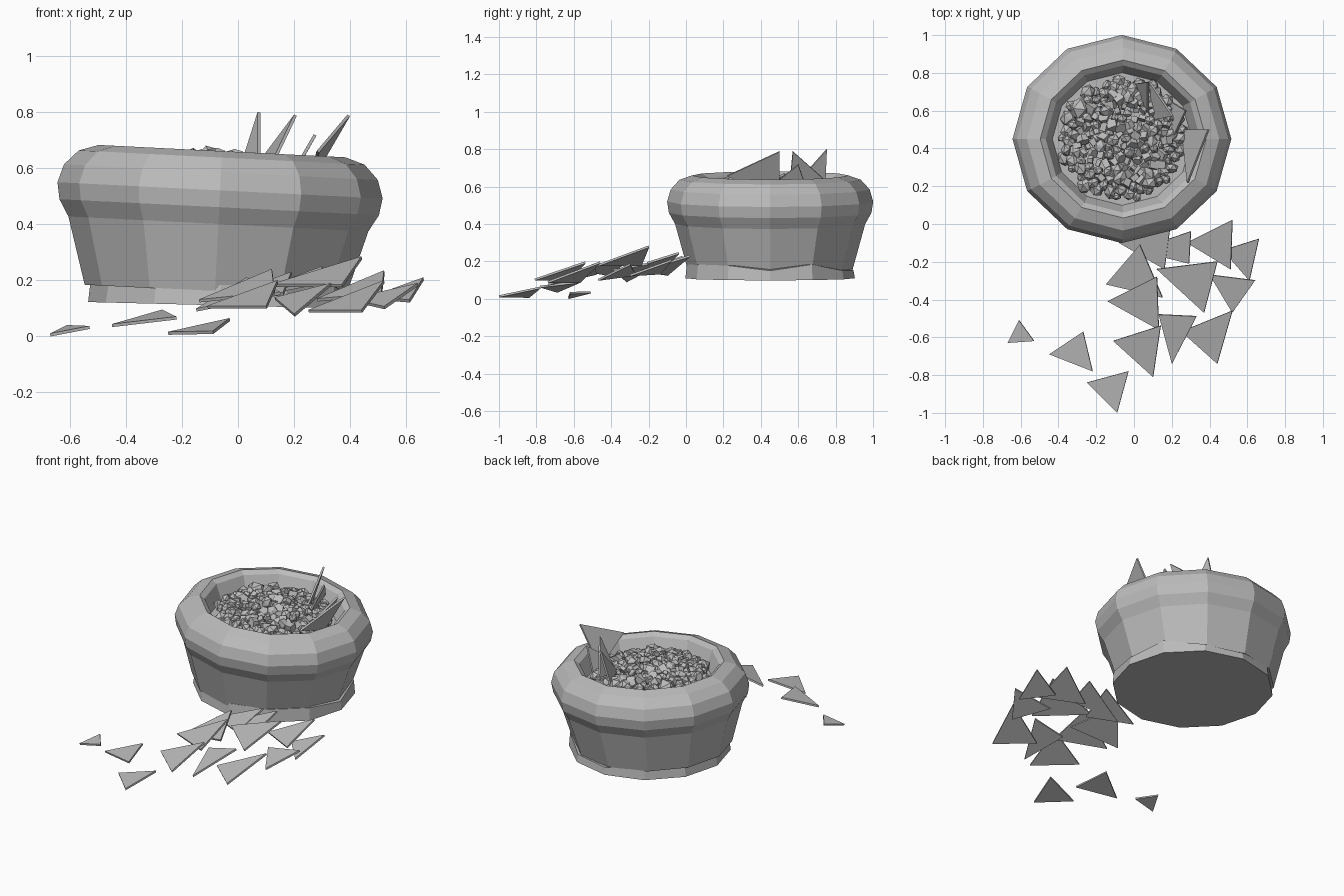
import bpy
import bmesh
import math
import random
from mathutils import Vector, Matrix, Euler

random.seed(4)
cube = bpy.data.objects.get("Cube")
if cube:
    bpy.data.objects.remove(cube, do_unlink=True)

stone = bpy.data.materials.new("stone_grey")
stone.use_nodes = True
stone.diffuse_color = (0.5, 0.5, 0.5, 1)
stone.node_tree.nodes["Principled BSDF"].inputs["Base Color"].default_value = (0.5, 0.5, 0.5, 1)

SIDES = 12
CENTRE = Vector((-0.07, 0.45, 0))


def finish(bm, name):
    """Turn a bmesh into a flat shaded stone object."""
    bmesh.ops.recalc_face_normals(bm, faces=bm.faces)
    mesh = bpy.data.meshes.new(name)
    bm.to_mesh(mesh)
    bm.free()
    mesh.materials.append(stone)
    obj = bpy.data.objects.new(name, mesh)
    bpy.context.collection.objects.link(obj)
    return obj


def lathe(bm, profile, squash, jitter=0.0):
    """Rings of vertices joined by quads, capped at both ends."""
    rings = []
    for radius, z in profile:
        ring = []
        for i in range(SIDES):
            a = math.tau * i / SIDES
            dz = random.uniform(-jitter, jitter)
            ring.append(bm.verts.new((radius * math.cos(a), radius * squash * math.sin(a), z + dz)))
        rings.append(ring)
    for low, high in zip(rings, rings[1:]):
        for i in range(SIDES):
            j = (i + 1) % SIDES
            bm.faces.new((low[i], low[j], high[j], high[i]))
    bm.faces.new(rings[0][::-1])
    bm.faces.new(rings[-1])
    return rings


def tilt(bm, angle, centre):
    """Lean towards +x about the middle height, then move into place."""
    pivot = Vector((0, 0, 0.4))
    turn = Matrix.Translation(pivot) @ Matrix.Rotation(angle, 4, 'Y') @ Matrix.Translation(-pivot)
    bm.transform(Matrix.Translation(centre) @ turn)


# Bowl with a rolled rim and a shallow hollow
bowl_profile = [(0.465, 0.16), (0.535, 0.40), (0.57, 0.46), (0.58, 0.52), (0.56, 0.585),
                (0.51, 0.637), (0.44, 0.66), (0.41, 0.64), (0.37, 0.55)]
bm = bmesh.new()
lathe(bm, bowl_profile, 0.95)
tilt(bm, 0.05, CENTRE)
finish(bm, "bowl")

# Foot with a ragged upper edge
bm = bmesh.new()
foot_rings = lathe(bm, [(0.472, 0.11), (0.464, 0.175)], 0.96)
for v in foot_rings[1]:
    v.co.z += random.uniform(-0.025, 0.025)
tilt(bm, 0.025, CENTRE + Vector((0.015, 0, 0)))
finish(bm, "foot")


# Pebble filling, spread in a spiral over a low mound
def add_pebble(bm, place, size, kind):
    spin = Euler([random.uniform(0, math.tau) for _ in range(3)]).to_matrix().to_4x4()
    stretch = Matrix.Diagonal((1, random.uniform(0.75, 1), random.uniform(0.6, 0.9), 1))
    m = Matrix.Translation(place) @ spin @ stretch
    if kind == "round":
        bmesh.ops.create_icosphere(bm, subdivisions=1, radius=size, matrix=m)
    elif kind == "drum":
        bmesh.ops.create_cone(bm, cap_ends=True, segments=6, radius1=size * 0.8,
                              radius2=size * 0.7, depth=size, matrix=m)
    else:
        bmesh.ops.create_cube(bm, size=size * 1.2, matrix=m)


bm = bmesh.new()
COUNT = 170
for i in range(COUNT):
    share = (i + 0.5) / COUNT
    r = 0.325 * math.sqrt(share)
    a = i * math.pi * (3 - math.sqrt(5))
    mound = 0.05 * (1 - share) + random.uniform(-0.01, 0.015)
    place = Vector((r * math.cos(a), r * 0.97 * math.sin(a), 0.575 + mound))
    kind = "round" if share > 0.6 else random.choice(["round", "drum", "block"])
    add_pebble(bm, place, random.uniform(0.028, 0.05), kind)
# A few larger stones
for x, y in [(-0.23, 0.16), (-0.12, 0.02), (0.06, -0.06), (-0.05, -0.2)]:
    add_pebble(bm, Vector((x, y, 0.58)), 0.075, "round")
tilt(bm, 0.05, CENTRE)
finish(bm, "pebble_filling")


# Triangular shards
def make_shard(name, corners, thickness):
    a, b, c = corners
    drop = (b - a).cross(c - a).normalized() * thickness
    if drop.z > 0:
        drop = -drop
    bm = bmesh.new()
    top = [bm.verts.new(p) for p in corners]
    base = [bm.verts.new(p + drop) for p in corners]
    bm.faces.new(top)
    bm.faces.new(base[::-1])
    for i in range(3):
        j = (i + 1) % 3
        bm.faces.new((top[i], base[i], base[j], top[j]))
    finish(bm, name)


def lay_shards(label, shards, slope_x, slope_y):
    """Each entry is a peak corner with its height, then two lower corners."""
    for n, (peak, height, second, third) in enumerate(shards):
        corners = []
        for x, y in (peak, second, third):
            z = height + slope_x * (x - peak[0]) + slope_y * (y - peak[1])
            corners.append(Vector((x, y, z)))
        make_shard(f"{label}_{n + 1}", corners, 0.011)


# Heap spilling out in front of the bowl
lay_shards("heap_shard", [
    ((0.19, -0.02), 0.23, (-0.08, -0.1), (0.16, -0.24)),
    ((0.3, -0.04), 0.25, (0.01, -0.14), (0.29, -0.21)),
    ((0.52, 0.02), 0.235, (0.28, -0.1), (0.51, -0.24)),
    ((0.66, -0.08), 0.21, (0.47, -0.14), (0.61, -0.3)),
    ((0.03, -0.11), 0.21, (-0.15, -0.32), (0.15, -0.39)),
    ((0.44, -0.2), 0.285, (0.12, -0.24), (0.37, -0.47)),
    ((0.12, -0.28), 0.24, (-0.14, -0.41), (0.13, -0.56)),
    ((0.64, -0.3), 0.19, (0.4, -0.27), (0.52, -0.47)),
    ((0.33, -0.49), 0.19, (0.13, -0.48), (0.2, -0.74)),
    ((0.52, -0.46), 0.2, (0.25, -0.57), (0.44, -0.74)),
    ((0.14, -0.54), 0.2, (-0.11, -0.62), (0.1, -0.81)),
], 0.27, 0.3)

# Scattered shards lying nearly flat
lay_shards("scattered_shard", [
    ((-0.27, -0.57), 0.095, (-0.45, -0.69), (-0.22, -0.78)),
    ((-0.61, -0.51), 0.04, (-0.67, -0.63), (-0.53, -0.62)),
    ((-0.03, -0.78), 0.065, (-0.25, -0.84), (-0.09, -1)),
], 0.18, 0.16)

# Shards standing in the filling
standing = [
    [(0.39, 0.5, 0.79), (0.28, 0.22, 0.66), (0.25, 0.5, 0.55)],
    [(0.07, 0.75, 0.8), (0.07, 0.59, 0.62), (0, 0.74, 0.58)],
    [(0.2, 0.57, 0.79), (0.08, 0.75, 0.63), (0.1, 0.55, 0.58)],
    [(0.27, 0.6, 0.72), (0.19, 0.65, 0.58), (0.2, 0.45, 0.6)],
]
for n, points in enumerate(standing):
    make_shard(f"standing_shard_{n + 1}", [Vector(p) for p in points], 0.011)
